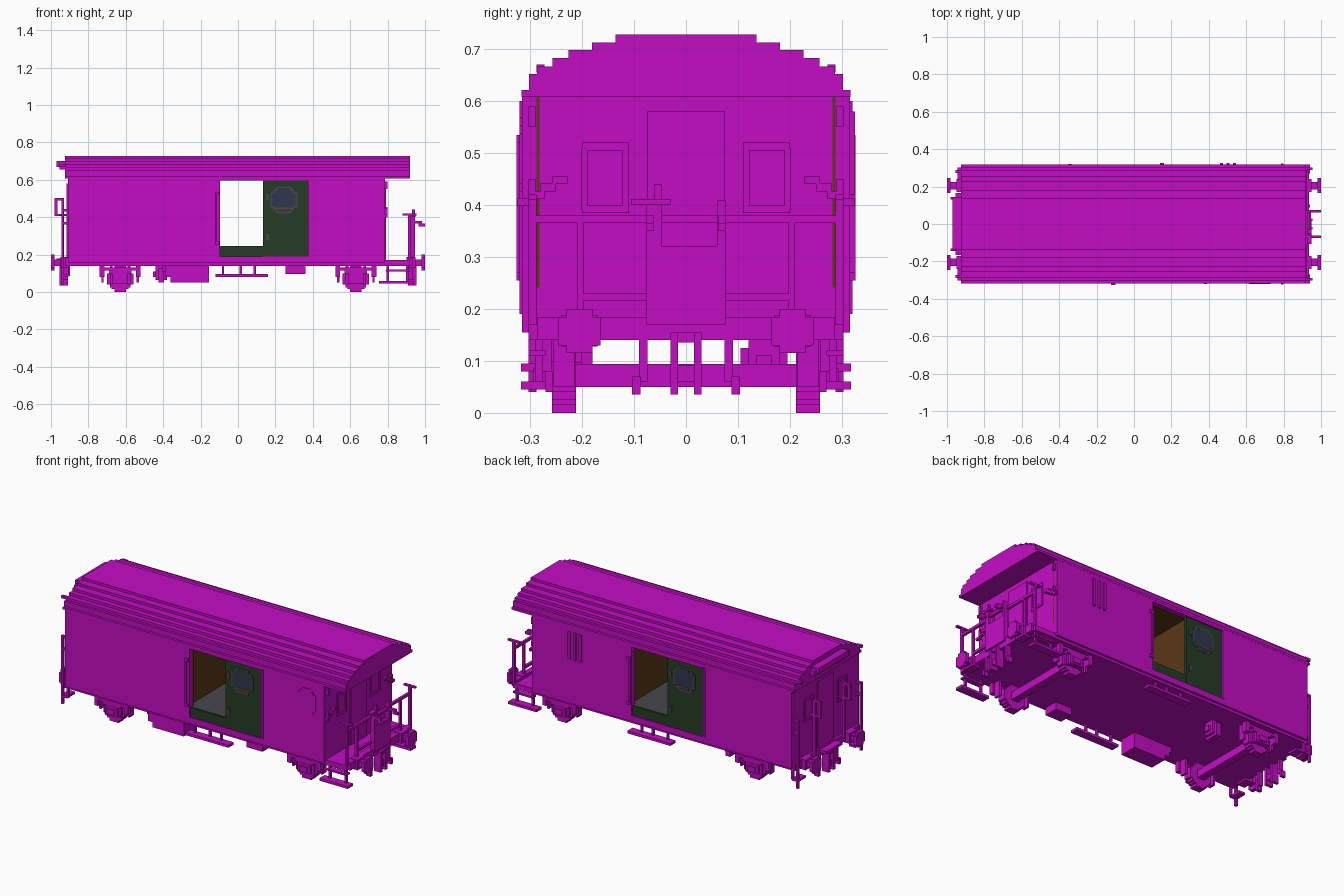
import bpy, bmesh, math

cube = bpy.data.objects.get("Cube")
if cube:
    bpy.data.objects.remove(cube, do_unlink=True)


def material(name, rgb):
    m = bpy.data.materials.new(name)
    m.use_nodes = True
    m.diffuse_color = (*rgb, 1)
    m.node_tree.nodes["Principled BSDF"].inputs["Base Color"].default_value = (*rgb, 1)
    return m


BODY = material("magenta", (0.55, 0.004, 0.55))
GREEN = material("dark green", (0.017, 0.045, 0.018))
BROWN = material("wood brown", (0.10, 0.04, 0.008))
GREY = material("floor grey", (0.065, 0.065, 0.075))
GLASS = material("window blue", (0.028, 0.038, 0.075))
FRAME = material("window frame grey", (0.055, 0.06, 0.065))
RUST = material("orange brown", (0.14, 0.05, 0.015))


def finish(name, bm, mat):
    bmesh.ops.recalc_face_normals(bm, faces=bm.faces)
    me = bpy.data.meshes.new(name)
    bm.to_mesh(me)
    bm.free()
    me.materials.append(mat)
    ob = bpy.data.objects.new(name, me)
    bpy.context.scene.collection.objects.link(ob)
    return ob


def boxes(name, spans, mat=BODY):
    """One object from several (x0, x1, y0, y1, z0, z1) blocks."""
    bm = bmesh.new()
    for x0, x1, y0, y1, z0, z1 in spans:
        vs = bmesh.ops.create_cube(bm, size=1)["verts"]
        for v in vs:
            v.co = ((x0 + x1) / 2 + v.co.x * (x1 - x0),
                    (y0 + y1) / 2 + v.co.y * (y1 - y0),
                    (z0 + z1) / 2 + v.co.z * (z1 - z0))
    return finish(name, bm, mat)


def side(s, spans):
    """Put blocks given for +y on side s."""
    return [(a, b, min(s * c, s * d), max(s * c, s * d), e, f) for a, b, c, d, e, f in spans]


def stepped(x0, x1, z0, z1, y0, y1, n=2, d=0.015):
    """Blocks that make a plate with stair-stepped corners."""
    return [(x0 + i * d, x1 - i * d, y0, y1, z0 + (n - i) * d, z1 - (n - i) * d)
            for i in range(n + 1)]


# Floor slab and interior
boxes("floor_slab", [(-0.91, 0.785, -0.303, 0.303, 0.14, 0.241)])
boxes("interior_floor", [(-0.88, 0.755, -0.30, 0.30, 0.241, 0.247)], GREY)
boxes("interior_ceiling", [(-0.88, 0.755, -0.285, 0.285, 0.602, 0.608)], BROWN)
boxes("partitions", [(x - 0.008, x + 0.008, -0.285, 0.285, 0.245, 0.604)
                     for x in (-0.125, 0.165)], BROWN)

# Side walls with door openings, linings and sliding doors
for s, label in ((-1, "front"), (1, "back")):
    o0, o1 = (-0.095, 0.375) if s < 0 else (-0.335, 0.135)
    d0, d1 = (0.135, 0.375) if s < 0 else (-0.335, -0.095)

    def wall(y0, y1, z0):
        return side(s, [(-0.91, o0, y0, y1, z0, 0.61), (o1, 0.785, y0, y1, z0, 0.61),
                        (o0, o1, y0, y1, z0, 0.19), (o0, o1, y0, y1, 0.595, 0.61)])

    boxes(label + "_wall", wall(0.288, 0.316, 0.155))
    boxes(label + "_wall_lining", wall(0.282, 0.288, 0.15), BROWN)
    boxes(label + "_sliding_door", side(s, [(d0, d1, 0.29, 0.309, 0.19, 0.595)]), GREEN)
    boxes(label + "_door_sill", side(s, [(o0, o1, 0.295, 0.307, 0.19, 0.245)]), GREEN)
    c = (d0 + d1) / 2 - s * -0.01
    boxes(label + "_door_window_frame",
          side(s, [(a, b, y0, y1, e, f) for a, b, y0, y1, e, f in
                   stepped(c - 0.072, c + 0.072, 0.42, 0.565, 0.308, 0.312)]), FRAME)
    boxes(label + "_door_window",
          side(s, stepped(c - 0.062, c + 0.062, 0.43, 0.555, 0.308, 0.3135)), GLASS)
    boxes(label + "_door_window_bar", side(s, [(c - 0.055, c + 0.055, 0.309, 0.315, 0.444, 0.451)]), RUST)
    h = 0.158 if s < 0 else -0.118
    boxes(label + "_door_latches", side(s, [(h - 0.007, h + 0.007, 0.308, 0.314, z, z + 0.035)
                                            for z in (0.275, 0.49)]), FRAME)
    # Upright grab rail beside the opening and the door edge strip
    g = -0.11 if s < 0 else 0.15
    e = 0.382 if s < 0 else -0.342
    boxes(label + "_grab_rail", side(s, [(g - 0.012, g - 0.002, 0.316, 0.326, 0.26, 0.53),
                                         (g - 0.012, g + 0.01, 0.312, 0.326, 0.52, 0.535),
                                         (g - 0.012, g + 0.01, 0.312, 0.326, 0.255, 0.27),
                                         (e - 0.007, e + 0.007, 0.314, 0.32, 0.19, 0.6)]))

boxes("front_small_window", stepped(0.615, 0.73, 0.41, 0.568, -0.32, -0.314))
boxes("back_vents", [(x, x + 0.016, 0.314, 0.325, 0.42, 0.58) for x in (0.46, 0.495, 0.53)])

# End walls and their linings
boxes("end_walls", [(-0.91, -0.88, -0.316, 0.316, 0.155, 0.61),
                    (0.755, 0.785, -0.316, 0.316, 0.155, 0.61)])
boxes("end_wall_linings", [(-0.88, -0.875, -0.285, 0.285, 0.245, 0.605),
                           (0.75, 0.755, -0.285, 0.285, 0.245, 0.605)], BROWN)

# Stepped barrel roof
profile = [(0.317, 0.621), (0.302, 0.652), (0.287, 0.667), (0.257, 0.683),
           (0.226, 0.698), (0.181, 0.713), (0.136, 0.728)]
right, z = [], 0.608
for w, top in profile:
    right += [(w, z), (w, top)]
    z = top
outline = right + [(-y, h) for y, h in reversed(right)]
bm = bmesh.new()
face = bm.faces.new([bm.verts.new((-0.925, y, h)) for y, h in outline])
ext = bmesh.ops.extrude_face_region(bm, geom=[face])["geom"]
bmesh.ops.translate(bm, vec=(1.845, 0, 0), verts=[v for v in ext if isinstance(v, bmesh.types.BMVert)])
finish("roof", bm, BODY)
boxes("end_canopy", [(-0.97, -0.92, -0.135, 0.145, 0.668, 0.70),
                     (-0.955, -0.92, -0.165, 0.165, 0.655, 0.685),
                     (-0.955, -0.92, -0.288, -0.272, 0.655, 0.67),
                     (-0.955, -0.92, 0.272, 0.288, 0.655, 0.67)])

# Balcony platform and railing
boxes("balcony_platform", [(0.78, 0.92, -0.303, 0.303, 0.14, 0.17),
                           (0.90, 0.935, -0.287, 0.287, 0.14, 0.185)])
rail = [(0.925, 0.945, -0.075, 0.075, 0.17, 0.32), (0.925, 0.94, -0.075, 0.075, 0.365, 0.38)]
for s in (-1, 1):
    rail += side(s, [(0.91, 0.925, 0.288, 0.303, 0.17, 0.41), (0.91, 0.925, 0.197, 0.21, 0.17, 0.38),
                     (0.92, 0.945, 0.06, 0.076, 0.17, 0.41), (0.91, 0.925, 0.076, 0.303, 0.365, 0.38),
                     (0.91, 0.925, 0.076, 0.2, 0.215, 0.23),
                     (0.94, 0.985, 0.062, 0.076, 0.365, 0.38), (0.965, 1.0, 0.062, 0.076, 0.35, 0.365),
                     (0.88, 0.955, 0.288, 0.303, 0.41, 0.42)])
boxes("balcony_railing", rail)
boxes("hand_brake", [(0.93, 0.945, -0.062, -0.047, 0.30, 0.44), (0.925, 0.95, -0.106, -0.03, 0.40, 0.412)])

# Doors, window frames and stair-stepped grab handles on both end walls
for x0, x1, label in ((0.784, 0.79, "balcony"), (-0.916, -0.909, "plain")):
    parts = [(x0, x1, -0.075, 0.075, 0.17, 0.58)]
    for s in (-1, 1):
        parts += side(s, [(x0, x1, 0.11, 0.20, 0.385, 0.40), (x0, x1, 0.11, 0.20, 0.505, 0.52),
                          (x0, x1, 0.11, 0.122, 0.39, 0.51), (x0, x1, 0.19, 0.202, 0.39, 0.51)])
    boxes(label + "_end_door_and_windows", parts)
boxes("wall_handles", [b for s in (-1, 1) for b in side(s, [
    (0.785, 0.80, 0.228 + 0.022 * i, 0.258 + 0.022 * i, 0.44 - 0.014 * i, 0.455 - 0.014 * i)
    for i in range(4)] + [(0.785, 0.80, 0.29, 0.303, 0.42, 0.45), (0.785, 0.80, 0.29, 0.303, 0.55, 0.59)])])

# Rails and foot loops on the plain end
parts = [(-0.925, -0.905, -0.303, 0.303, 0.14, 0.185), (-0.97, -0.905, -0.075, 0.075, 0.165, 0.18)]
for s in (-1, 1):
    parts += side(s, [(-0.945, -0.932, 0.288, 0.303, 0.04, 0.44), (-0.98, -0.93, 0.13, 0.145, 0.49, 0.503),
                      (-0.98, -0.966, 0.13, 0.145, 0.41, 0.50), (-0.98, -0.905, 0.13, 0.145, 0.405, 0.418),
                      (-0.945, -0.93, 0.13, 0.145, 0.17, 0.50), (-0.945, -0.905, 0.288, 0.303, 0.36, 0.373),
                      (-0.945, -0.905, 0.288, 0.303, 0.43, 0.443),
                      (-0.945, -0.905, 0.23, 0.303, 0.08, 0.093), (-0.91, -0.897, 0.288, 0.303, 0.085, 0.15)])
boxes("plain_end_rails", parts)

# Buffers, couplers and hoses at both ends
for e, label in ((-1, "plain_end"), (1, "balcony_end")):
    parts = [(0.91, 0.955, -0.03, -0.015, 0.035, 0.155), (0.91, 0.955, 0.015, 0.03, 0.035, 0.155),
             (0.91, 0.95, -0.03, 0.03, 0.135, 0.155), (0.915, 0.945, -0.016, 0.016, 0.06, 0.092)]
    for s in (-1, 1):
        parts += side(s, [(0.91, 0.985, 0.185, 0.225, 0.14, 0.175), (0.90, 0.95, 0.17, 0.24, 0.128, 0.188),
                          (0.98, 1.0, 0.165, 0.245, 0.13, 0.185), (0.98, 1.0, 0.18, 0.23, 0.115, 0.20),
                          (0.91, 0.935, 0.074, 0.09, 0.06, 0.15), (0.91, 0.94, 0.088, 0.104, 0.035, 0.07)])
    boxes(label + "_buffers_and_coupler",
          [(min(e * a, e * b), max(e * a, e * b), *r) for a, b, *r in parts])

# Wheel sets with axle boxes, springs and guards
for cx, label in ((-0.63, "plain_end"), (0.63, "balcony_end")):
    boxes(label + "_axle", [(cx - 0.022, cx + 0.022, -0.26, 0.26, 0.05, 0.094)])
    wheels, gear = [], []
    for s in (-1, 1):
        for w, h in ((0.07, 0.03), (0.055, 0.045), (0.045, 0.055), (0.03, 0.07)):
            wheels += side(s, [(cx - w, cx + w, 0.212, 0.258, 0.07 - h, 0.07 + h)])
        gear += side(s, [(cx - 0.04, cx + 0.04, 0.25, 0.287, 0.045, 0.10), (cx - 0.025, cx + 0.025, 0.28, 0.293, 0.055, 0.085),
                         (cx - 0.09, cx + 0.09, 0.258, 0.285, 0.115, 0.13), (cx - 0.06, cx + 0.06, 0.258, 0.285, 0.10, 0.118),
                         (cx - 0.055, cx - 0.04, 0.255, 0.27, 0.04, 0.145), (cx + 0.04, cx + 0.055, 0.255, 0.27, 0.04, 0.145),
                         (cx - 0.11, cx - 0.085, 0.258, 0.285, 0.08, 0.145), (cx + 0.085, cx + 0.11, 0.258, 0.285, 0.08, 0.145),
                         (cx - 0.10, cx - 0.088, 0.215, 0.255, 0.05, 0.145), (cx + 0.088, cx + 0.10, 0.215, 0.255, 0.05, 0.145)])
    boxes(label + "_wheels", wheels)
    boxes(label + "_axle_gear", gear)

# Underfloor boxes and brake cylinder
boxes("battery_box", [(-0.39, -0.155, -0.285, -0.18, 0.08, 0.142), (-0.36, -0.155, -0.285, -0.18, 0.05, 0.09),
                      (-0.405, -0.39, -0.27, -0.18, 0.11, 0.142)])
boxes("small_box", [(0.255, 0.36, -0.285, -0.20, 0.097, 0.142)])
boxes("brake_cylinder", [(-0.44, -0.38, 0.12, 0.18, 0.065, 0.142), (-0.425, -0.395, 0.105, 0.195, 0.05, 0.125),
                         (-0.455, -0.365, 0.135, 0.165, 0.08, 0.11)])

# Hanging foot steps below the side doors and the balcony
parts = []
for s in (-1, 1):
    parts += side(s, [(-0.12, 0.16, 0.27, 0.318, 0.08, 0.095), (0.755, 0.94, 0.27, 0.318, 0.045, 0.06),
                      (0.79, 0.92, 0.27, 0.303, 0.11, 0.12)])
    parts += side(s, [(x - 0.006, x + 0.006, 0.275, 0.29, 0.09, 0.145) for x in (-0.08, 0.015, 0.09)])
    parts += side(s, [(x - 0.006, x + 0.006, 0.275, 0.29, 0.05, 0.145) for x in (0.80, 0.905)])
boxes("foot_steps", parts)
